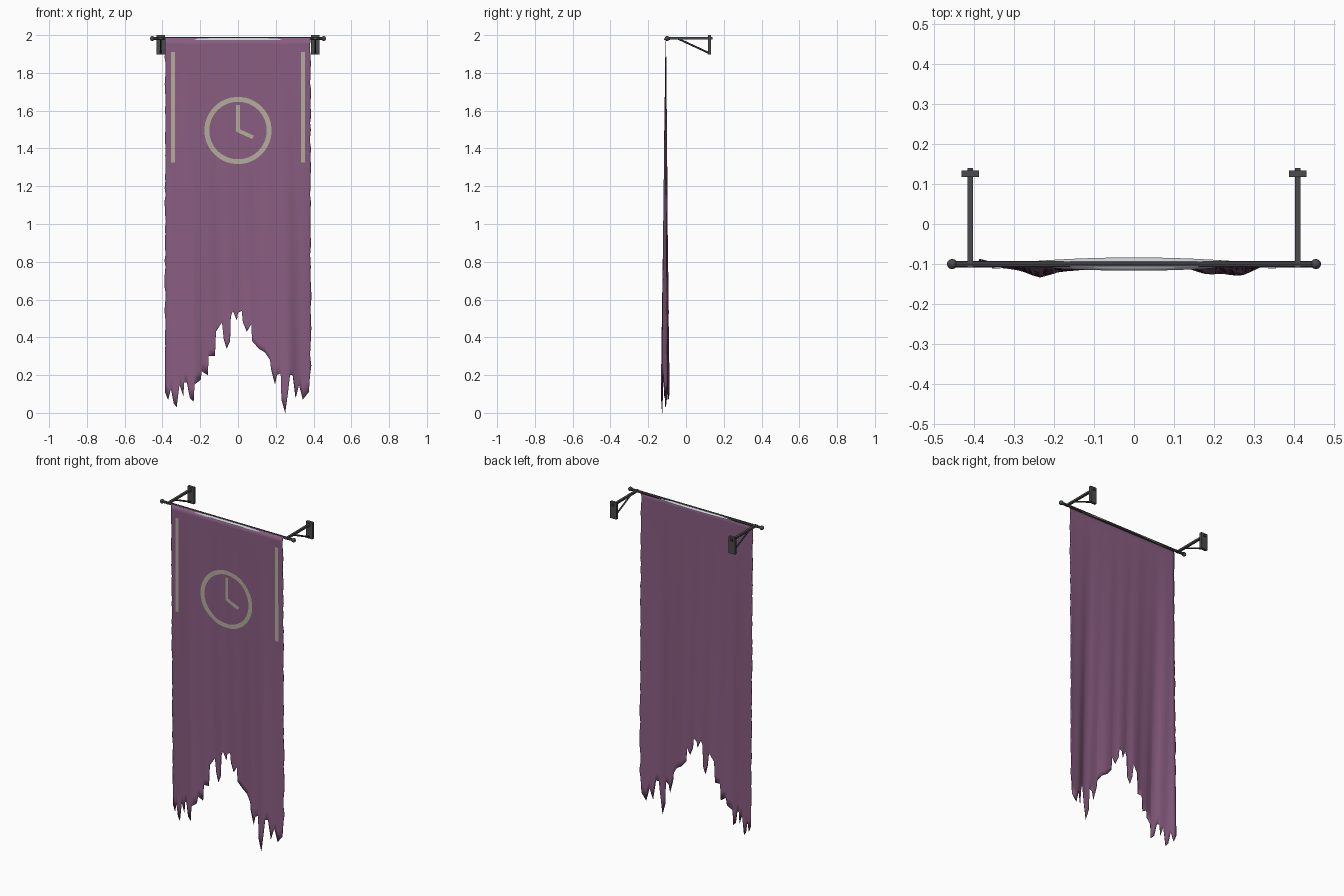
import bpy, bmesh, math, random
from mathutils import Vector

random.seed(4)
if "Cube" in bpy.data.objects:
    bpy.data.objects.remove(bpy.data.objects["Cube"])


def material(name, r, g, b):
    m = bpy.data.materials.new(name)
    m.use_nodes = True
    m.diffuse_color = (r, g, b, 1)
    m.node_tree.nodes["Principled BSDF"].inputs["Base Color"].default_value = (r, g, b, 1)
    return m


PURPLE = material("faded purple cloth", 0.25, 0.11, 0.22)
CREAM = material("cream paint", 0.46, 0.42, 0.33)
IRON = material("dark iron", 0.07, 0.07, 0.075)
PALE = material("pale hem", 0.6, 0.63, 0.66)

TOP, ROD_Y, ROD_Z, ARM_X = 1.985, -0.1, 1.982, 0.409


def finish(bm, name, mat, smooth=True):
    bmesh.ops.recalc_face_normals(bm, faces=bm.faces)
    me = bpy.data.meshes.new(name)
    bm.to_mesh(me)
    bm.free()
    me.materials.append(mat)
    for p in me.polygons:
        p.use_smooth = smooth
    ob = bpy.data.objects.new(name, me)
    bpy.context.collection.objects.link(ob)
    return ob


def box(name, lo, hi, mat):
    bm = bmesh.new()
    bmesh.ops.create_cube(bm, size=1)
    for v in bm.verts:
        v.co = [(a + b) / 2 + c * (b - a) for a, b, c in zip(lo, hi, v.co)]
    return finish(bm, name, mat, False)


def tube(name, start, end, radius, sides, mat):
    a, b = Vector(start), Vector(end)
    bm = bmesh.new()
    bmesh.ops.create_cone(bm, cap_ends=True, segments=sides, radius1=radius,
                          radius2=radius, depth=(b - a).length)
    turn = (b - a).to_track_quat("Z", "Y")
    for v in bm.verts:
        v.co = turn @ v.co + (a + b) / 2
    return finish(bm, name, mat, False)


def cloth_y(x, z):
    """Depth of the hanging cloth: folds deepen towards the bottom."""
    t = max(0, (TOP - z) / TOP)
    bulge = math.exp(-((abs(x) - 0.23) / 0.08) ** 2)
    edge = max(0, abs(x) - 0.28) / 0.1
    ripple = math.sin(x * 62 + z * 1.5) * 0.004
    return -0.107 + t * (0.015 * edge - 0.022 * bulge + ripple)


def sheet(name, rows, mat, offset=0):
    """Skin a grid of (x, z) rows onto the cloth surface."""
    bm = bmesh.new()
    grid = [[bm.verts.new((x, cloth_y(x, z) + offset, z)) for x, z in row] for row in rows]
    for r, s in zip(grid, grid[1:]):
        for i in range(len(r) - 1):
            bm.faces.new((r[i], r[i + 1], s[i + 1], s[i]))
    return finish(bm, name, mat)


# Torn lower edge, in hundredths: x, z
TORN = [(-38.5, 11), (-37, 7), (-35.5, 13), (-34, 5), (-32.5, 3), (-31, 15), (-29, 9),
        (-28.5, 16), (-27, 16), (-25.5, 8), (-23.5, 6), (-23, 15), (-19.8, 17.5), (-19.2, 22),
        (-16, 20), (-15.5, 30), (-12.2, 30), (-11.7, 43), (-8.5, 48), (-7.5, 39), (-6, 34),
        (-4.2, 38), (-3.8, 51), (-2.7, 54), (-0.6, 49), (0, 53), (2, 54), (2.6, 48),
        (4.7, 43), (7, 47), (7.5, 38), (11, 34), (14.3, 32), (17, 28), (17.5, 23), (19.6, 15),
        (20.6, 20), (22.6, 21), (23, 7), (25, 0), (26.5, 11), (27.5, 20), (29, 20),
        (30.5, 8), (32.3, 15), (34.3, 7), (37.5, 11), (38.5, 20)]
edge = [(x / 100, z / 100) for x, z in TORN]

# Banner cloth: level rows above, rows that follow the tear below
LEVELS, LOWER, SPLIT = 40, 8, 0.6
rows = []
for k in range(LEVELS + 1):
    z = TOP + (SPLIT - TOP) * k / LEVELS
    rows.append([(x, z) for x, _ in edge])
for k in range(1, LOWER + 1):
    rows.append([(x, SPLIT + (b - SPLIT) * k / LOWER) for x, b in edge])
for row in rows[1:]:
    for i in (0, -1):
        x, z = row[i]
        row[i] = (x + random.uniform(-0.004, 0.003), z)
banner = sheet("banner_cloth", rows, PURPLE)
thick = banner.modifiers.new("thickness", "SOLIDIFY")
thick.thickness = 0.003
thick.offset = 0


# Painted marks laid just in front of the cloth
def strip(name, a, b, width, steps=12):
    a, b = Vector(a), Vector(b)
    side = (b - a).orthogonal().normalized() * width / 2
    pts = [a.lerp(b, k / steps) for k in range(steps + 1)]
    return sheet(name, [[tuple(p - side), tuple(p + side)] for p in pts], CREAM, -0.004)


for label, s in (("left", 1), ("right", -1)):
    strip("stripe_" + label, (s * 0.344, 1.91), (s * 0.344, 1.325), 0.021)
HUB = 1.495
strip("long_hand", (0, HUB - 0.005), (0, HUB + 0.135), 0.02)
strip("short_hand", (-0.004, HUB + 0.002), (0.08, HUB - 0.036), 0.02)
ring = []
for k in range(65):
    c, s = math.cos(math.tau * k / 64), math.sin(math.tau * k / 64)
    ring.append([(r * c, HUB + r * s) for r in (0.152, 0.178)])
sheet("emblem_ring", ring, CREAM, -0.004)

# Pale hem: a shallow lens-shaped arch over the rod
bm = bmesh.new()
arch = []
for i in range(25):
    x = -0.33 + 0.66 * i / 24
    w = 0.0165 * (1 - (x / 0.335) ** 2)
    arch.append([bm.verts.new((x, ROD_Y - w * math.cos(a), 1.975 + 0.012 * math.sin(a)))
                 for a in [math.pi * j / 6 for j in range(7)]])
for r, s in zip(arch, arch[1:]):
    for j in range(6):
        bm.faces.new((r[j], r[j + 1], s[j + 1], s[j]))
finish(bm, "top_hem", PALE)

# Rod with ball ends
tube("rod", (-0.45, ROD_Y, ROD_Z), (0.45, ROD_Y, ROD_Z), 0.008, 8, IRON)
for label, s in (("left", 1), ("right", -1)):
    bm = bmesh.new()
    bmesh.ops.create_uvsphere(bm, u_segments=10, v_segments=8, radius=0.013)
    bmesh.ops.translate(bm, verts=bm.verts, vec=(s * 0.454, ROD_Y, ROD_Z))
    finish(bm, "rod_ball_" + label, IRON)
    # Wall bracket: arm, plate and diagonal brace
    x = s * ARM_X
    box("bracket_arm_" + label, (x - 0.007, -0.109, 1.977), (x + 0.007, 0.14, 1.989), IRON)
    box("wall_plate_" + label, (x - 0.022, 0.117, 1.897), (x + 0.022, 0.133, 2.0), IRON)
    tube("bracket_brace_" + label, (x, -0.04, 1.98), (x, 0.122, 1.905), 0.005, 6, IRON)
